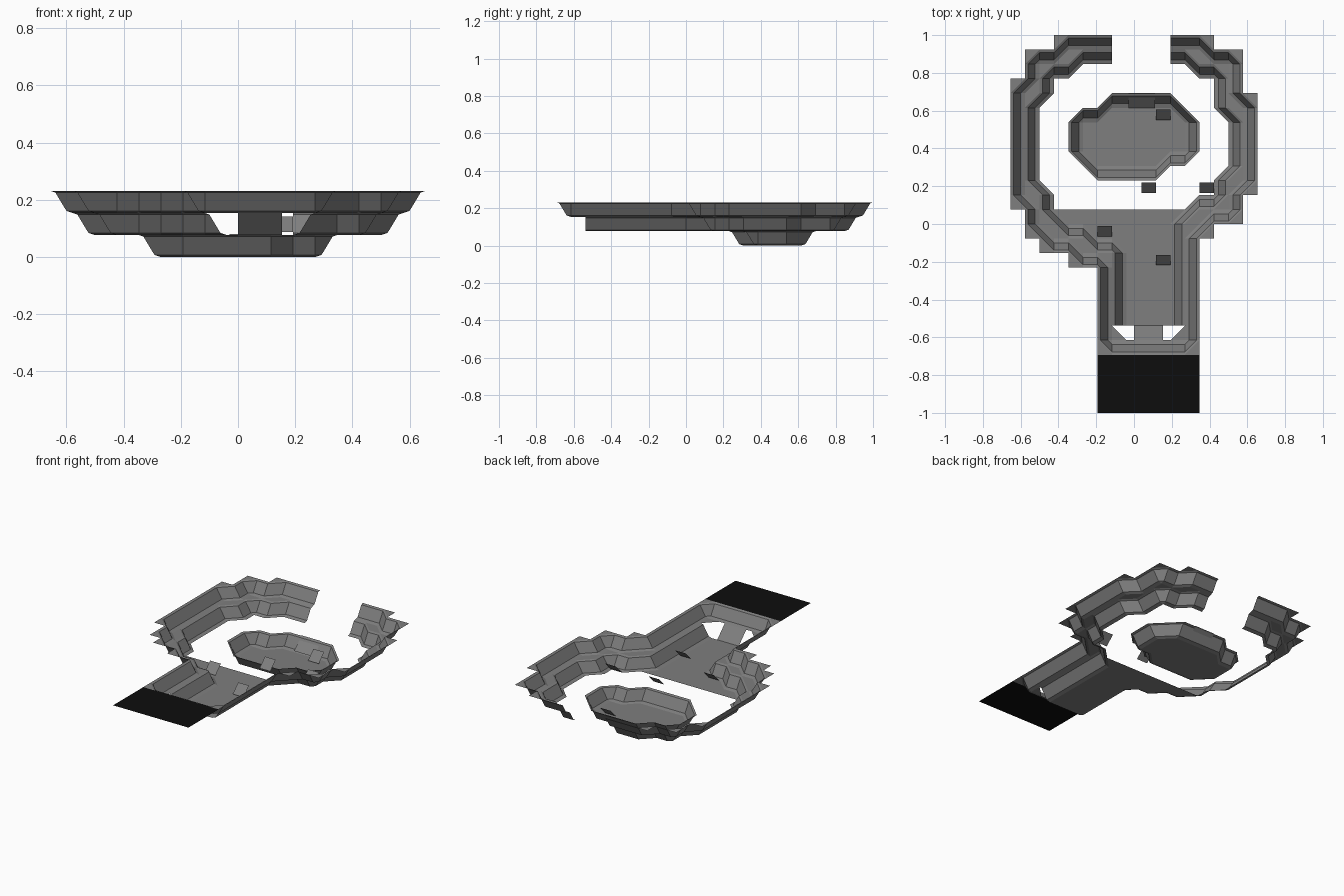
import bpy, bmesh, math

if "Cube" in bpy.data.objects:
    bpy.data.objects.remove(bpy.data.objects["Cube"])

U = 1 / 13          # tile size, horizontally and vertically
LEFT = 8.5          # node column of x = 0


def material(name, v):
    m = bpy.data.materials.new(name)
    m.diffuse_color = (v, v, v, 1)
    m.use_nodes = True
    m.node_tree.nodes["Principled BSDF"].inputs["Base Color"].default_value = m.diffuse_color
    return m


STONE = material("grey_stone", 0.21)
BLACK = material("black_ground", 0.004)


def finish(bm, name, mat):
    me = bpy.data.meshes.new(name)
    bm.to_mesh(me)
    bm.free()
    me.materials.append(mat)
    ob = bpy.data.objects.new(name, me)
    bpy.context.collection.objects.link(ob)
    return ob


# Tile outlines: (first row, last row, left column, right column)
LAKE = [(12, 12, 3, 14), (10, 11, 1, 16), (9, 9, 0, 16), (2, 8, 0, 17),
        (1, 1, 0, 16), (0, 0, 1, 16), (-1, -1, 1, 14), (-2, -2, 2, 13),
        (-3, -3, 4, 13), (-9, -4, 6, 13)]
POOL = [(8, 8, 6, 12), (4, 7, 4, 13), (3, 3, 5, 11)]


def cells(spans):
    return {(i, j) for a, b, l, r in spans for j in range(a, b + 1) for i in range(l, r)}


def inside(region, i, j, reach):
    """True if every tile within reach of the node is in the region"""
    return all((i + a, j + b) in region
               for a in range(-reach, reach) for b in range(-reach, reach))


lake, pool = cells(LAKE), cells(POOL)


def level(i, j):
    if inside(pool, i, j, 1):
        return 0
    return 3 - sum(inside(lake, i, j, r) for r in (1, 2))


def eased(h):
    """Turn a straight slope into a bank with a soft lip and foot"""
    k = math.floor(h + 1e-4)
    f = h - k
    if f < 0.3:
        g = f / 0.3 * 0.1
    elif f < 0.8:
        g = 0.1 + (f - 0.3) / 0.5 * 0.83
    else:
        g = 0.93 + (f - 0.8) / 0.2 * 0.07
    return k + g


def terrain(name, region, keep):
    bm = bmesh.new()
    for i, j in sorted(region):
        n = [(i, j), (i + 1, j), (i + 1, j + 1), (i, j + 1)]
        h = [level(*p) for p in n]
        # the diagonal separates a lone high or low corner
        odd = [k for k in range(4) if h.count(h[k]) == 1]
        if odd:
            k = odd[0]
            polys = [[k, (k + 1) % 4, (k + 3) % 4],
                     [(k + 1) % 4, (k + 2) % 4, (k + 3) % 4]]
        else:
            polys = [[0, 1, 2, 3]]
        for p in polys:
            hs = [h[k] for k in p]
            if keep(i, j, hs):
                bm.faces.new([bm.verts.new(((n[k][0] - LEFT), n[k][1], h[k])) for k in p])
    bmesh.ops.remove_doubles(bm, verts=bm.verts, dist=1e-4)
    for k in range(3):
        for f in (0.3, 0.8):
            bmesh.ops.bisect_plane(bm, geom=bm.verts[:] + bm.edges[:] + bm.faces[:],
                                   plane_co=(0, 0, k + f), plane_no=(0, 0, 1))
    for v in bm.verts:
        v.co.z = eased(v.co.z)
        v.co *= U
    return finish(bm, name, STONE)


def keep_bank(i, j, hs):
    if j >= 11 and 7 <= i < 11:                      # opening at the back
        return False
    if j == -8 and 7 <= i < 12 and min(hs) == 1:     # broken front step
        return False
    if max(hs) == min(hs) == 1:                      # floor only in the channel
        return j <= 0
    return True


# Stepped lake bank with channel floor, and the sunken pool
terrain("lake_bank", lake - pool, keep_bank)
terrain("inner_pool", pool, lambda i, j, hs: min(hs) == 0)


def quad(name, x0, x1, y0, y1, z0, z1, mat=STONE):
    bm = bmesh.new()
    bm.faces.new([bm.verts.new(c) for c in
                  ((x0, y0, z0), (x1, y0, z0), (x1, y1, z1), (x0, y1, z1))])
    return finish(bm, name, mat)


# Small ramps: node column, back edge, base height
for i, y, z in [(9, 0.22, U), (13, 0.22, U), (6, -0.01, U), (10, -0.163, U), (10, 0.605, 0)]:
    x = (i - LEFT) * U
    quad("small_ramp", x, x + U, y - 0.055, y, z + 0.01, z + 0.065)

# Wide ramps at the channel front and at the back of the pool
quad("front_ramp", 0, 2 * U, -8 * U, -7 * U, 2 * U, U)
quad("pool_ramp", -0.03, 0.11, 8 * U, 9 * U, 0.008, U + 0.003)

# Flat sheet in front of the channel
quad("front_sheet", -2.5 * U, 4.5 * U, -1, -9 * U, 3 * U, 3 * U, BLACK)
